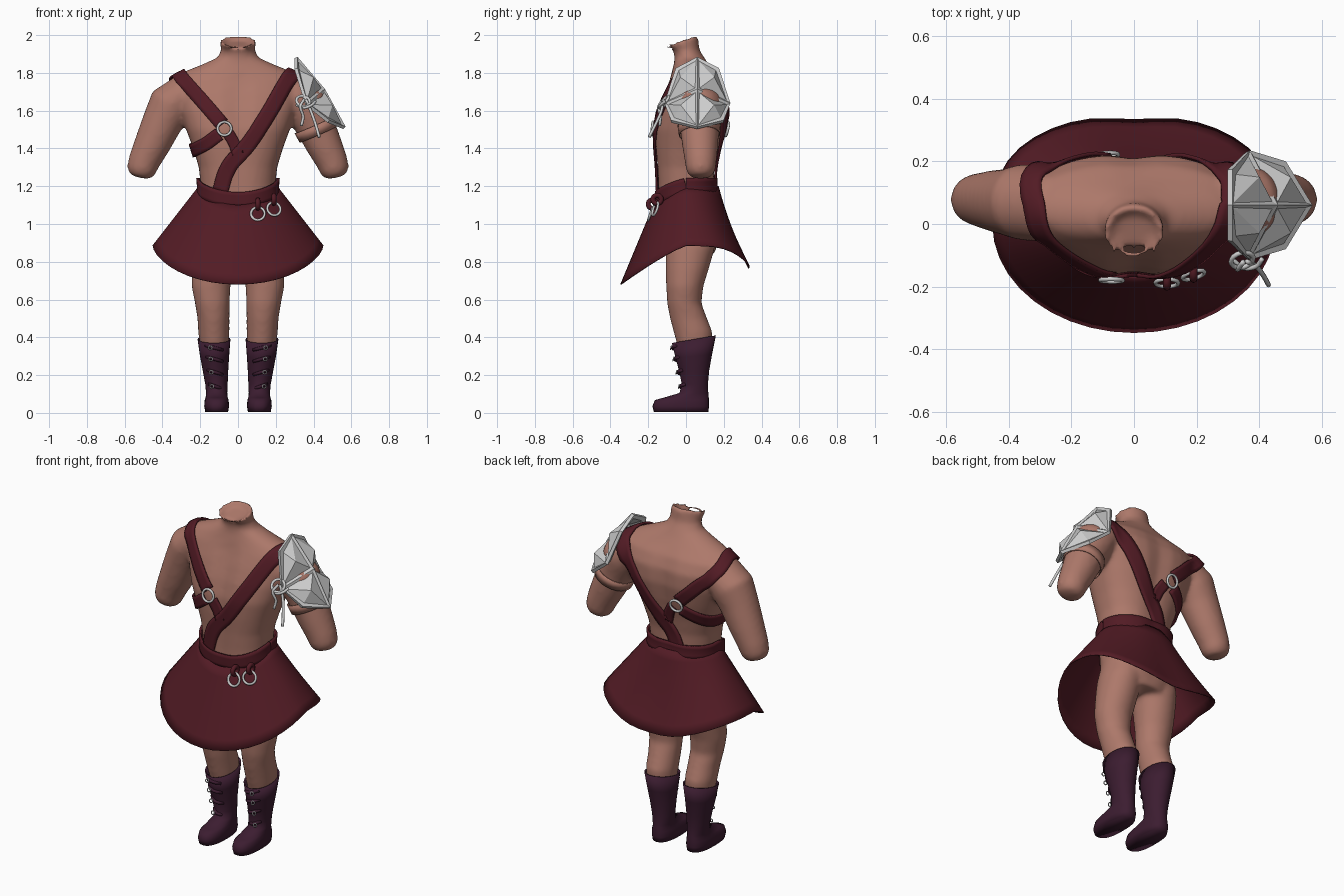
import bpy, bmesh
from math import sin, cos, pi, exp, copysign
from mathutils import Vector
from mathutils.bvhtree import BVHTree

if "Cube" in bpy.data.objects:
    bpy.data.objects.remove(bpy.data.objects["Cube"])


def material(name, rgb):
    m = bpy.data.materials.new(name)
    m.diffuse_color = (*rgb, 1)
    m.use_nodes = True
    m.node_tree.nodes["Principled BSDF"].inputs["Base Color"].default_value = m.diffuse_color
    return m


SKIN = material("skin", (.42, .19, .145))
LEATHER = material("red_leather", (.085, .011, .018))
BOOT = material("boot_leather", (.045, .012, .03))


def add(name, verts, faces, mat=None, smooth=True):
    me = bpy.data.meshes.new(name)
    me.from_pydata([tuple(v) for v in verts], [], faces)
    bm = bmesh.new()
    bm.from_mesh(me)
    bmesh.ops.recalc_face_normals(bm, faces=bm.faces)
    bm.to_mesh(me)
    bm.free()
    ob = bpy.data.objects.new(name, me)
    bpy.context.collection.objects.link(ob)
    if mat:
        me.materials.append(mat)
    for p in me.polygons:
        p.use_smooth = smooth
    return ob


def loft(rings, caps=True, closed=True):
    """Vertices and faces bridging a list of equal-length rings."""
    n = len(rings[0])
    verts = [v for r in rings for v in r]
    faces = [(i*n+j, i*n+(j+1) % n, (i+1)*n+(j+1) % n, (i+1)*n+j)
             for i in range(len(rings)-1) for j in range(n if closed else n-1)]
    if caps:
        faces += [tuple(range(n))[::-1], tuple(range(len(verts)-n, len(verts)))]
    return verts, faces


def section(x, z, rx, yf, yb, tilt=0, dent=0, n=32, e=1.0):
    """Horizontal oval from front yf to back yb, optionally tilted and dented mid-line."""
    cy, ry, out = (yf+yb)/2, (yb-yf)/2, []
    for i in range(n):
        c, s = cos(2*pi*i/n), sin(2*pi*i/n)
        px, py = rx*copysign(abs(c)**e, c), ry*copysign(abs(s)**e, s)
        py *= 1-dent*exp(-(px/.05)**2)
        out.append(Vector((x+px, cy+py, z+tilt*s)))
    return out


def tube(path, n=20):
    """Rings around a path of (x, y, z, radius)."""
    pts, out = [Vector(p[:3]) for p in path], []
    for i, p in enumerate(pts):
        t = (pts[min(i+1, len(pts)-1)]-pts[max(i-1, 0)]).normalized()
        a = t.cross(Vector((0, 1, 0))).normalized()
        b = a.cross(t)
        out.append([p+path[i][3]*(cos(2*pi*k/n)*a+sin(2*pi*k/n)*b) for k in range(n)])
    return loft(out)


def solidify(ob, thickness, offset=0):
    m = ob.modifiers.new("thickness", 'SOLIDIFY')
    m.thickness, m.offset = thickness, offset


def ring(name, loc, normal, r=.036, minor=.007, mat=None):
    bpy.ops.mesh.primitive_torus_add(major_radius=r, minor_radius=minor, major_segments=24,
                                     minor_segments=8, location=loc)
    ob = bpy.context.object
    ob.name = name
    ob.rotation_euler = Vector(normal).to_track_quat('Z', 'Y').to_euler()
    bpy.ops.object.shade_smooth()
    if mat:
        ob.data.materials.append(mat)


# body: torso, arms and legs fused by a voxel remesh
torso = [section(0, z, rx, f, b, 0, d, e=e) for z, rx, f, b, d, e in (
    (.84, .17, -.08, .15, 0, 1), (.92, .21, -.115, .18, .04, .9), (1.02, .217, -.135, .185, .04, .9),
    (1.1, .207, -.15, .172, .05, .9), (1.2, .198, -.152, .152, .06, .88), (1.3, .208, -.157, .158, .07, .85),
    (1.4, .238, -.165, .178, .08, .82), (1.5, .275, -.168, .205, .09, .8), (1.6, .31, -.148, .225, .09, .8),
    (1.69, .33, -.118, .222, .08, .8), (1.76, .335, -.09, .19, .05, .85), (1.805, .29, -.075, .15, 0, 1),
    (1.845, .19, -.065, .12, 0, 1), (1.88, .11, -.06, .098, 0, 1), (1.92, .09, -.068, .072, 0, 1))]
torso += [section(0, 1.972, .097, -.122, .062, .03), section(0, 1.97, .08, -.1, .045, .026),
          section(0, 1.95, .07, -.085, .035, .02)]
ARM = ((.22, .06, 1.64, .1), (.30, .065, 1.675, .122), (.355, .07, 1.63, .122), (.40, .07, 1.54, .108),
       (.455, .075, 1.42, .096), (.498, .078, 1.33, .084), (.512, .078, 1.285, .078), (.52, .078, 1.255, .06),
       (.522, .078, 1.246, .03))
LEG = ((1.02, .10, .1, -.1, .15), (.88, .122, .115, -.108, .155), (.76, .135, .11, -.108, .12),
       (.67, .143, .103, -.105, .092), (.58, .136, .092, -.1, .082), (.5, .13, .085, -.085, .112),
       (.43, .128, .083, -.066, .14), (.37, .126, .078, -.05, .138), (.28, .122, .06, -.02, .11), (.2, .12, .045, 0, .09))
verts, faces = [], []


def merge(part):
    k = len(verts)
    verts.extend(part[0])
    faces.extend(tuple(i+k for i in f) for f in part[1])


merge(loft(torso))
for s in (-1, 1):
    merge(tube([(s*x, y, z, r) for x, y, z, r in ARM]))
    merge(loft([section(s*x, z, r, f, b) for z, x, r, f, b in LEG]))
body = add("body", verts, faces, SKIN)
rm = body.modifiers.new("fuse", 'REMESH')
rm.mode, rm.voxel_size, rm.use_smooth_shade = 'VOXEL', .013, True
sm = body.modifiers.new("soften", 'SMOOTH')
sm.factor, sm.iterations = .5, 8
dg = bpy.context.evaluated_depsgraph_get()
skin = BVHTree.FromObject(body, dg)


def on_skin(p, off=.01):
    co, n, _, _ = skin.find_nearest(Vector(p))
    return co+n*off, n


def spline(pts, steps=6):
    P = [Vector(p) for p in pts]
    P = [2*P[0]-P[1]]+P+[2*P[-1]-P[-2]]
    out = []
    for i in range(1, len(P)-2):
        a, b, c, d = P[i-1:i+3]
        for k in range(steps):
            t = k/steps
            out.append(.5*(2*b+(c-a)*t+(2*a-5*b+4*c-d)*t*t+(3*b-a-3*c+d)*t**3))
    return out+[P[-2]]


def strap(name, pts, width, off=.01):
    """Leather band laid on the skin along a rough path."""
    path = [on_skin(p) for p in spline(pts)]
    rows = []
    for i, (p, n) in enumerate(path):
        t = path[min(i+1, len(path)-1)][0]-path[max(i-1, 0)][0]
        side = t.cross(n).normalized()
        rows.append([on_skin(p+side*width*k, off)[0] for k in (-.5, -.25, 0, .25, .5)])
    solidify(add(name, *loft(rows, False, False), LEATHER), .012)


# harness straps, belt and rings
strap("main_strap", [(-.1, -.16, 1.17), (-.05, -.17, 1.3), (.06, -.17, 1.43), (.17, -.14, 1.6), (.27, -.06, 1.77),
                     (.32, .05, 1.82), (.31, .15, 1.76), (.2, .22, 1.6), (.08, .2, 1.43), (-.02, .17, 1.3),
                     (-.06, .16, 1.19)], .085)
strap("shoulder_strap", [(-.085, -.17, 1.53), (-.18, -.14, 1.64), (-.28, -.07, 1.75), (-.325, .05, 1.81),
                         (-.31, .16, 1.73), (-.2, .22, 1.62), (-.1, .21, 1.53)], .075)
strap("side_strap", [(-.1, -.17, 1.475), (-.18, -.15, 1.42), (-.25, 0, 1.385), (-.2, .15, 1.42), (-.11, .2, 1.475)], .07)
for label, y in (("front", -.18), ("back", .2)):
    strap(label+"_link_strap", [(-.05, y, 1.48), (-.02, y, 1.43), (0, y, 1.37)], .06)
    p, n = on_skin((-.07 if y < 0 else -.085, y, 1.505), .02)
    ring(label+"_harness_ring", p, n)
strap("belt", [(.2*cos(a), .15*sin(a), 1.205-.075*max(0, -sin(a))**1.3)
               for a in [2*pi*i/24 for i in range(25)]], .078, .014)
for i, (x, z) in enumerate(((.105, 1.055), (.19, 1.08))):
    y = -.188+.025*i
    ring(f"belt_ring_{i+1}", (x, y, z), (.3*i, -1, .35))
    ring(f"belt_loop_{i+1}", (x, y+.01, z+.05), (1, 0, 0), .022, .013, LEATHER)

# flared skirt with a hem dipping at front and back
rows = []
for r in range(9):
    t, row = r/8, []
    for i in range(40):
        c, s = cos(2*pi*i/40), sin(2*pi*i/40)
        f, b = max(0, -s), max(0, s)
        top = Vector((.205*c, .17*s, 1.2-.1*f**1.3))
        hem = Vector((.45*c, -.345*f+(.35*b**.7-.018*exp(-(c/.25)**2) if b > 1e-6 else 0),
                      .885-.205*f**1.2-.12*b**2.5))
        p = top.lerp(hem, t)
        p.y -= .05*b*t*(1-t)
        row.append(p)
    rows.append(row)
solidify(add("skirt", *loft(rows, False), LEATHER), .006)

# boots with laced straps
for s, label in ((-1, "right"), (1, "left")):
    rows = [section(s*x, z, r, f, b, t, 0, 28, e) for z, x, r, f, b, t, e in (
        (.004, .113, .06, -.17, .118, 0, .8), (.035, .113, .066, -.178, .122, 0, .8), (.068, .113, .063, -.165, .121, 0, .8),
        (.085, .113, .058, -.12, .12, .005, .9), (.105, .113, .056, -.035, .118, 0, 1), (.15, .114, .059, -.022, .116, 0, 1),
        (.22, .119, .067, -.036, .122, 0, 1), (.3, .124, .077, -.055, .138, .01, 1), (.39, .127, .087, -.075, .158, .02, 1),
        (.388, .127, .079, -.067, .15, .02, 1), (.33, .125, .07, -.05, .13, .02, 1))]
    add(label+"_boot", *loft(rows), BOOT)
    for k, (z, y, w) in enumerate(((.345, -.066, .045), (.285, -.053, .042), (.215, -.037, .038), (.14, -.024, .034))):
        x = s*(.113+.04*z)
        band = [(x+w*u, y-.008+.03*u*u, z+.012*u*s, .009) for u in (-1, -.5, 0, .5, 1)]
        add(f"{label}_boot_lace_{k+1}", *tube(band, 8), BOOT)
        ring(f"{label}_boot_buckle_{k+1}", (x+s*.02, y-.014, z), (0, -1, .3), .01, .003)

# faceted shoulder plate: four framed panels raised to pyramids
bm = bmesh.new()
top, mid, low = (bm.verts.new(p) for p in ((.315, .06, 1.885), (.46, .06, 1.715), (.57, .06, 1.515)))
panels = []
for s in (-1, 1):
    a, b, c = (bm.verts.new((x, .06+s*w, z)) for x, w, z in ((.315, .115, 1.825), (.37, .175, 1.64), (.485, .14, 1.55)))
    panels += [bm.faces.new((top, a, b, mid)), bm.faces.new((mid, b, c, low))]
for f in panels:
    f.normal_update()
    if f.normal.x < 0:
        f.normal_flip()
bmesh.ops.inset_individual(bm, faces=panels, thickness=.022, depth=-.006)
bmesh.ops.poke(bm, faces=panels, offset=.045)
me = bpy.data.meshes.new("shoulder_plate")
bm.to_mesh(me)
bm.free()
plate = bpy.data.objects.new("shoulder_plate", me)
bpy.context.collection.objects.link(plate)
solidify(plate, .018, -1)

# plate fastening: ring, knotted cords and arm band
ring("plate_ring", (.345, -.115, 1.65), (.2, -.7, .6), .036, .008)
for i, pts in enumerate((((.36, -.12, 1.66), (.385, -.13, 1.6), (.41, -.16, 1.53), (.43, -.195, 1.46)),
                         ((.35, -.12, 1.66), (.33, -.145, 1.62), (.345, -.135, 1.57), (.335, -.14, 1.52)),
                         ((.31, -.11, 1.63), (.35, -.14, 1.615), (.39, -.135, 1.63), (.41, -.11, 1.65)))):
    add(f"plate_cord_{i+1}", *tube([(*p, .008) for p in spline(pts, 4)], 8))
band = tube([(.405, .07, 1.525, .112), (.427, .072, 1.475, .107)], 24)
solidify(add("arm_band", band[0], band[1][:-2], SKIN), .006)
